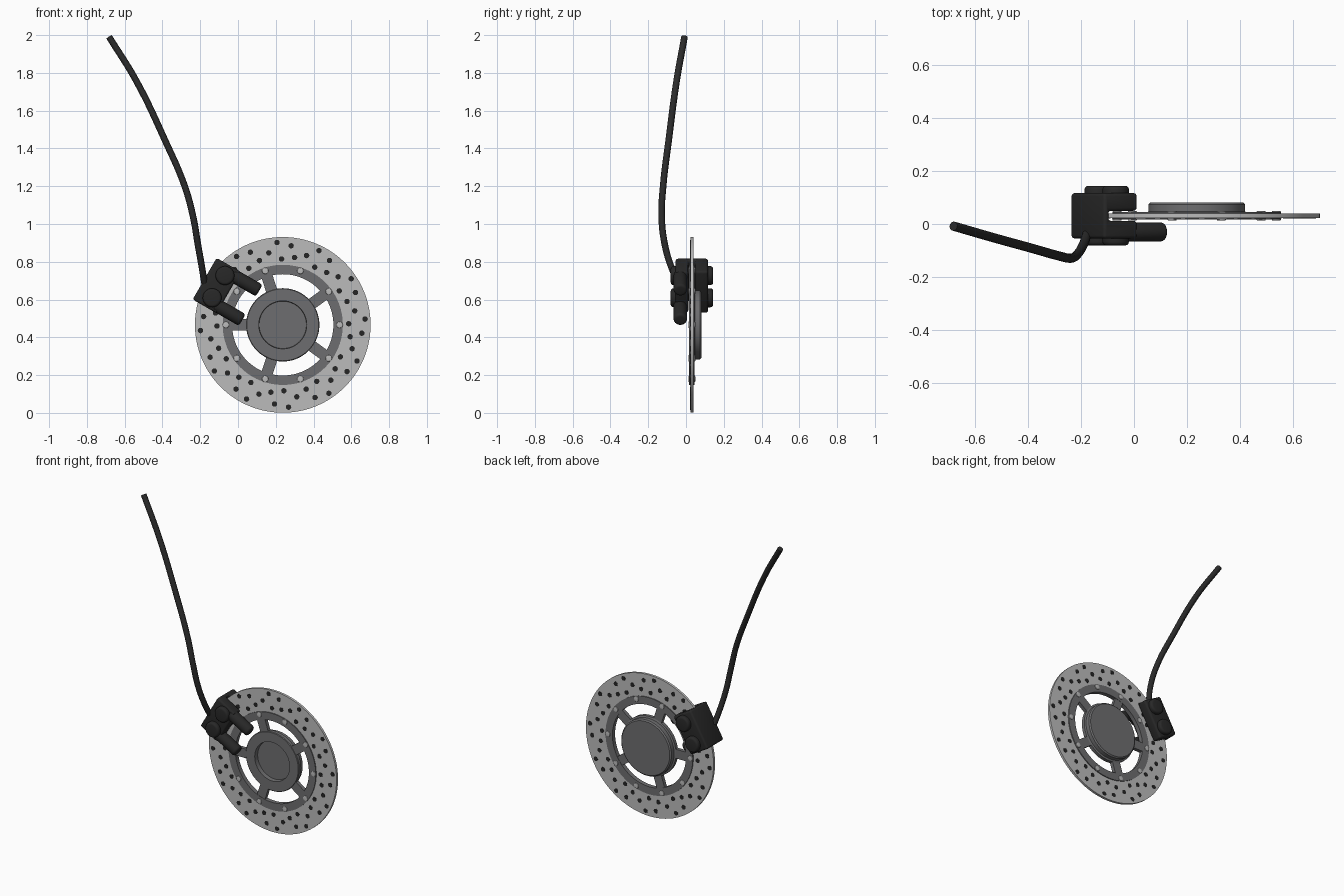
import bpy, bmesh, math
from math import sin, cos, pi, radians
from mathutils import Matrix, Vector

if "Cube" in bpy.data.objects:
    bpy.data.objects.remove(bpy.data.objects["Cube"])


def material(name, r, g, b):
    m = bpy.data.materials.new(name)
    m.diffuse_color = (r, g, b, 1)
    m.use_nodes = True
    m.node_tree.nodes["Principled BSDF"].inputs["Base Color"].default_value = m.diffuse_color
    return m


STEEL = material("brushed_steel", 0.50, 0.50, 0.50)
GREY = material("carrier_grey", 0.155, 0.155, 0.16)
BLACK = material("caliper_black", 0.021, 0.021, 0.021)
RUBBER = material("hose_rubber", 0.023, 0.023, 0.023)
HOLE = material("hole_dark", 0.018, 0.018, 0.018)

DISC = Vector((0.237, 0, 0.466))              # wheel axis
HUB = Matrix.Translation(DISC)
CAL = Matrix.Translation((-0.103, 0, 0.668)) @ Matrix.Rotation(radians(30), 4, 'Y')
MID = 0.031                                   # y of the disc plane


def finish(name, bm, mat, matrix=Matrix()):
    bmesh.ops.recalc_face_normals(bm, faces=bm.faces)
    bm.transform(matrix)
    me = bpy.data.meshes.new(name)
    bm.to_mesh(me)
    bm.free()
    me.materials.append(mat)
    me.shade_smooth()
    me.set_sharp_from_angle(angle=radians(35))
    ob = bpy.data.objects.new(name, me)
    bpy.context.collection.objects.link(ob)
    return ob


def lathe(bm, profile, n, closed=False, at=(0, 0)):
    """Turn (radius, y) points about the y axis; open profiles get end caps."""
    rings = []
    for r, y in profile:
        rings.append([bm.verts.new((at[0] + r * cos(2 * pi * i / n), y,
                                    at[1] + r * sin(2 * pi * i / n))) for i in range(n)])
    pairs = list(zip(rings, rings[1:])) + ([(rings[-1], rings[0])] if closed else [])
    for a, b in pairs:
        for i in range(n):
            j = (i + 1) % n
            bm.faces.new((a[i], a[j], b[j], b[i]))
    if not closed:
        bm.faces.new(rings[0])
        bm.faces.new(rings[-1])


def ring(bm, r0, r1, y0, y1, n=96):
    lathe(bm, [(r0, y0), (r1, y0), (r1, y1), (r0, y1)], n, closed=True)


def rounded(r, y0, y1, b):
    """Profile of a cylinder with rounded rims."""
    arc = [(r - b + b * sin(t * pi / 8), b - b * cos(t * pi / 8)) for t in range(5)]
    return [(x, y0 + y) for x, y in arc] + [(x, y1 - y) for x, y in reversed(arc)]


# Brake disc
bm = bmesh.new()
ring(bm, 0.295, 0.465, MID - 0.008, MID + 0.008, 128)
finish("brake_disc", bm, STEEL, HUB)

# Drilled holes, in slanted rows around the disc
bm = bmesh.new()
for g in range(12):
    for r, a in ((0.437, 0), (0.421, 20), (0.388, 7), (0.362, 16), (0.349, 27)):
        t = radians(g * 30 + a + 4)
        lathe(bm, [(0.0145, MID - 0.0095), (0.0145, MID + 0.0095)], 12,
              at=(r * cos(t), r * sin(t)))
finish("disc_holes", bm, HOLE, HUB)

# Carrier ring
bm = bmesh.new()
ring(bm, 0.268, 0.318, MID - 0.014, MID + 0.014)
finish("carrier_ring", bm, GREY, HUB)

# Carrier spokes
bm = bmesh.new()
for k in range(5):
    m = (Matrix.Rotation(2 * pi * k / 5 + pi, 4, 'Y') @ Matrix.Translation((0.225, MID, 0))
         @ Matrix.Diagonal((0.105, 0.024, 0.06, 1)))
    bmesh.ops.create_cube(bm, size=1, matrix=m)
finish("carrier_spokes", bm, GREY, HUB)

# Hub with a recessed front
bm = bmesh.new()
lathe(bm, [(0.125, 0.045), (0.127, 0.017), (0.19, 0.017), (0.194, 0.021), (0.194, 0.043),
           (0.183, 0.047), (0.183, 0.074), (0.175, 0.081)], 96)
finish("hub", bm, GREY, HUB)

# Carrier bolts
bm = bmesh.new()
for k in range(10):
    t = 2 * pi * k / 10
    lathe(bm, rounded(0.017, MID - 0.018, MID + 0.018, 0.003), 16,
          at=(0.301 * cos(t), 0.301 * sin(t)))
finish("carrier_bolts", bm, STEEL, HUB)

# Caliper body: a C section straddling the disc
bm = bmesh.new()
section = [(-0.085, -0.055), (0.062, -0.055), (0.062, 0.012), (-0.06, 0.012),
           (-0.06, 0.050), (0.062, 0.050), (0.062, 0.117), (-0.085, 0.117)]
face = bm.faces.new([bm.verts.new((x, y, -0.127)) for x, y in section])
new = bmesh.ops.extrude_face_region(bm, geom=[face])["geom"]
bmesh.ops.translate(bm, vec=(0, 0, 0.254), verts=[v for v in new if isinstance(v, bmesh.types.BMVert)])
bmesh.ops.recalc_face_normals(bm, faces=bm.faces)
bmesh.ops.bevel(bm, geom=bm.edges[:], offset=0.012, segments=3, profile=0.5, affect='EDGES')
finish("caliper_body", bm, BLACK, CAL)

# Piston caps on both sides
bm = bmesh.new()
for z in (-0.068, 0.068):
    for y0, y1 in ((-0.081, -0.03), (0.09, 0.144)):
        lathe(bm, rounded(0.05, y0, y1, 0.014), 32, at=(0, z))
finish("piston_caps", bm, BLACK, CAL)

# Slider pins on the front side
for name, z in (("upper_slider_pin", 0.09), ("lower_slider_pin", -0.09)):
    bm = bmesh.new()
    lathe(bm, rounded(0.036, 0.03, 0.197, 0.015), 28)
    finish(name, bm, BLACK, CAL @ Matrix.Translation((0, -0.03, z)) @ Matrix.Rotation(-pi / 2, 4, 'Z'))

# Brake hose
path = [(-0.178, -0.040, 0.69), (-0.190, -0.075, 0.765), (-0.212, -0.112, 0.89),
        (-0.238, -0.129, 1.04), (-0.282, -0.121, 1.20), (-0.385, -0.092, 1.44),
        (-0.537, -0.050, 1.755), (-0.682, -0.008, 1.99)]
cu = bpy.data.curves.new("brake_hose", 'CURVE')
cu.dimensions = '3D'
cu.bevel_depth = 0.0175
cu.bevel_resolution = 4
cu.use_fill_caps = True
sp = cu.splines.new('BEZIER')
sp.bezier_points.add(len(path) - 1)
for p, co in zip(sp.bezier_points, path):
    p.co = co
    p.handle_left_type = p.handle_right_type = 'AUTO'
sp.resolution_u = 6
cu.materials.append(RUBBER)
bpy.context.collection.objects.link(bpy.data.objects.new("brake_hose", cu))
